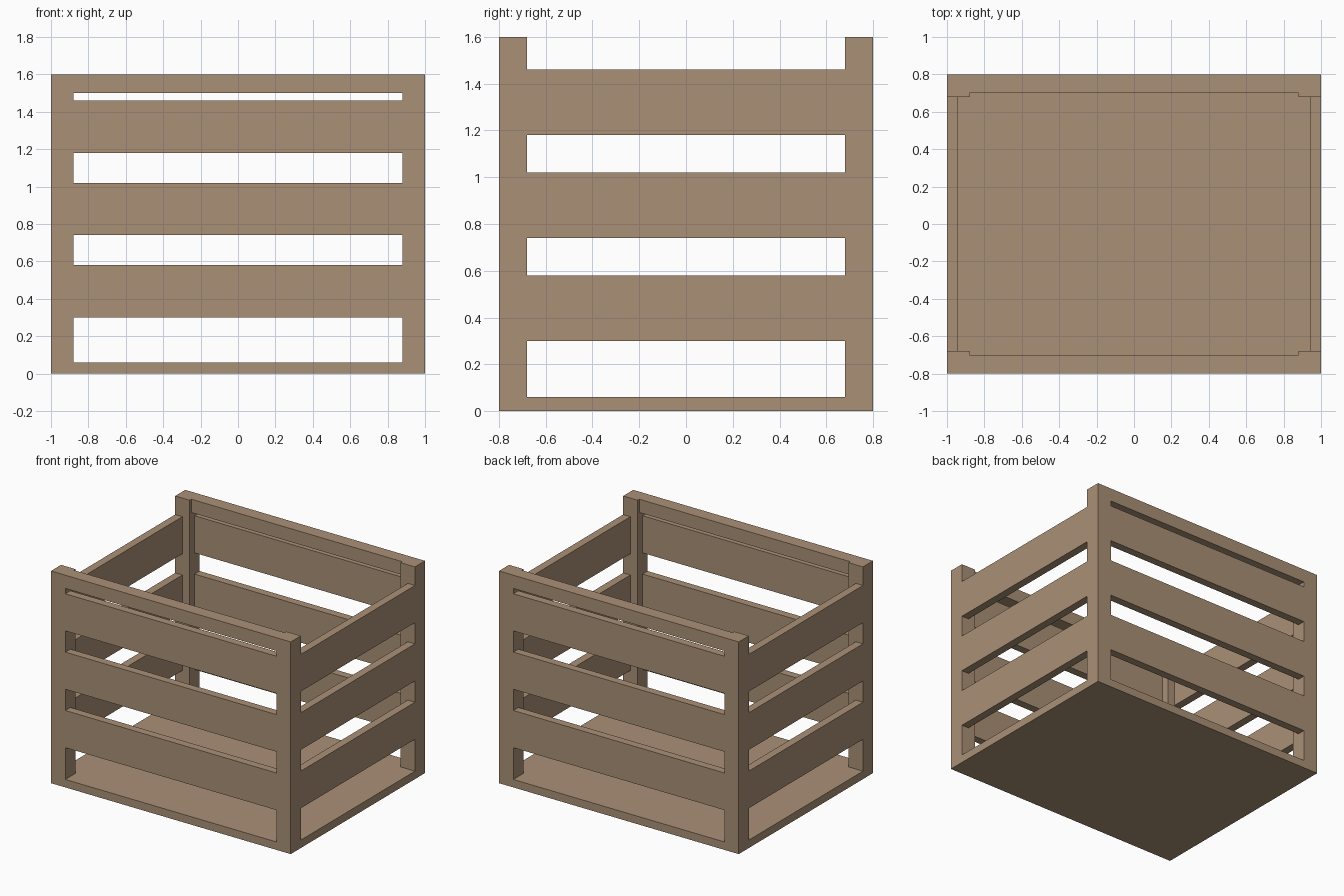
import bpy

# Remove the default object
cube = bpy.data.objects.get("Cube")
if cube:
    bpy.data.objects.remove(cube, do_unlink=True)

# Single wood colour
WOOD = (0.40, 0.28, 0.18, 1.0)
wood = bpy.data.materials.new("light_brown_wood")
wood.use_nodes = True
wood.diffuse_color = WOOD
wood.node_tree.nodes["Principled BSDF"].inputs["Base Color"].default_value = WOOD

# Crate dimensions
HALF_X, HALF_Y, HEIGHT = 1.0, 0.8, 1.6
FLOOR, POST, BOARD, RAIL = 0.06, 0.12, 0.06, 0.10
SLAT_HEIGHT = 0.28
SLAT_BOTTOMS = [0.30 + 0.44 * i for i in range(3)]


def board(name, size, centre):
    """Add a flat-sided wooden board."""
    bpy.ops.mesh.primitive_cube_add(size=1, location=centre)
    obj = bpy.context.object
    obj.name = name
    obj.scale = size
    bpy.ops.object.transform_apply(location=False, rotation=False, scale=True)
    obj.data.materials.append(wood)
    return obj


# Floor panel
board("floor", (2 * HALF_X, 2 * HALF_Y, FLOOR), (0, 0, FLOOR / 2))

# Corner posts standing on the floor
post_height = HEIGHT - FLOOR
for x_side, x_name in ((1, "left"), (-1, "right")):
    for y_side, y_name in ((-1, "front"), (1, "back")):
        board(f"{y_name}_{x_name}_post", (POST, POST, post_height),
              (x_side * (HALF_X - POST / 2), y_side * (HALF_Y - POST / 2),
               FLOOR + post_height / 2))

span_x = 2 * (HALF_X - POST)
span_y = 2 * (HALF_Y - POST)

# Front and back: three slats and a thicker top rail
for side, name in ((-1, "front"), (1, "back")):
    for i, bottom in enumerate(SLAT_BOTTOMS, 1):
        board(f"{name}_slat_{i}", (span_x, BOARD, SLAT_HEIGHT),
              (0, side * (HALF_Y - BOARD / 2), bottom + SLAT_HEIGHT / 2))
    board(f"{name}_top_rail", (span_x, RAIL, RAIL),
          (0, side * (HALF_Y - RAIL / 2), HEIGHT - RAIL / 2))

# Left and right: three slats, open above
for side, name in ((1, "left"), (-1, "right")):
    for i, bottom in enumerate(SLAT_BOTTOMS, 1):
        board(f"{name}_slat_{i}", (BOARD, span_y, SLAT_HEIGHT),
              (side * (HALF_X - BOARD / 2), 0, bottom + SLAT_HEIGHT / 2))
